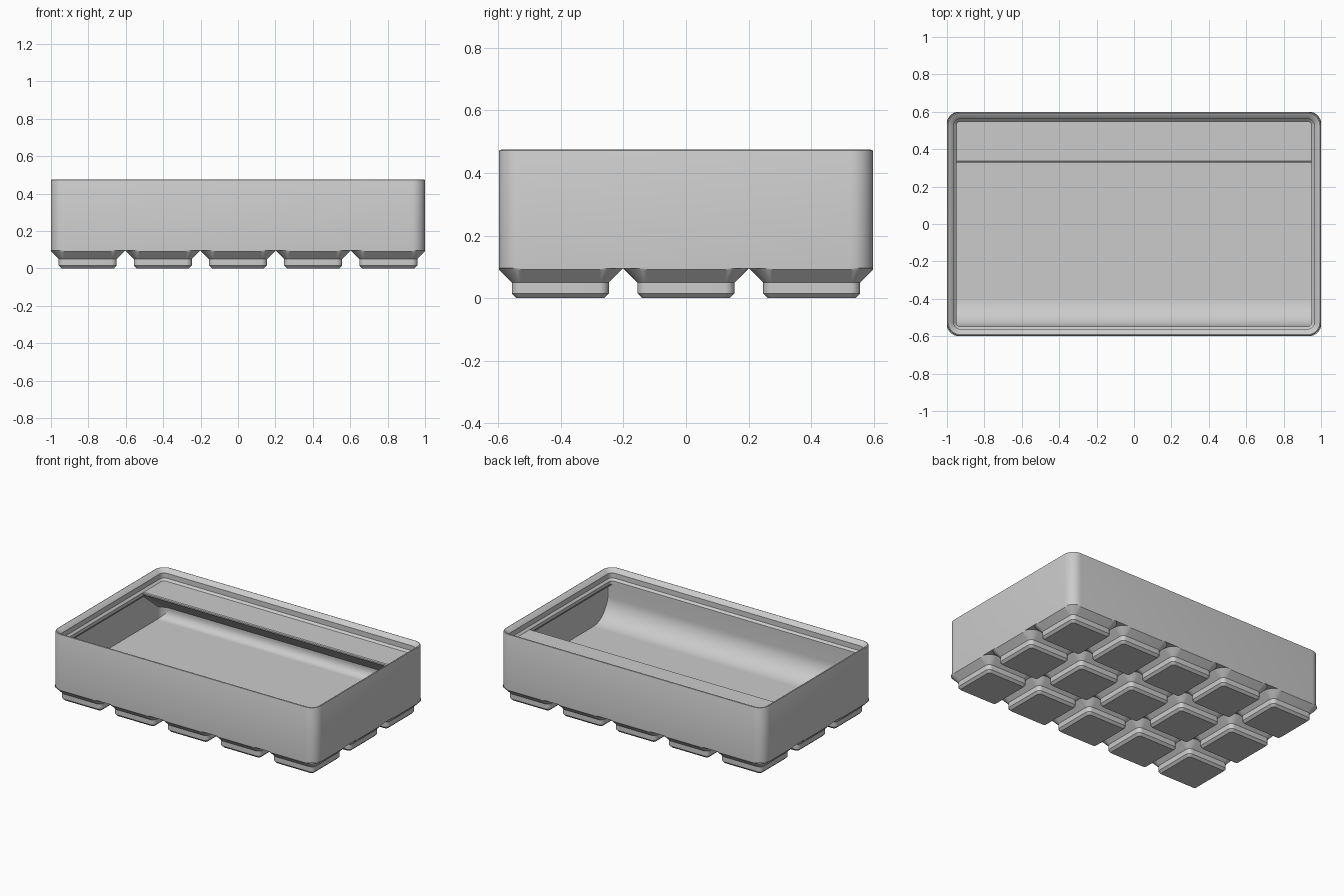
import bpy, bmesh, math

cube = bpy.data.objects.get("Cube")
if cube:
    bpy.data.objects.remove(cube, do_unlink=True)

# Dimensions in millimetres, scaled to a 2 unit long bin
W, D, R = 104.5, 62.5, 3.75
S = 2 / W
PITCH, CELL = 21.0, 20.5
WALL, LIP = 0.95, 2.6
FLOOR, RIM = 7.0, 21.0

grey = bpy.data.materials.new("plain_grey")
grey.use_nodes = True
colour = (0.6, 0.6, 0.6, 1)
grey.diffuse_color = colour
grey.node_tree.nodes["Principled BSDF"].inputs["Base Color"].default_value = colour


def rounded_loop(w, d, inset, z, cx=0, cy=0, steps=8):
    """Rounded rectangle, its corners shrinking with the inset."""
    r = max(R - inset, 0.3)
    hx, hy = w / 2 - inset - r, d / 2 - inset - r
    pts = []
    for q, (sx, sy) in enumerate([(1, 1), (-1, 1), (-1, -1), (1, -1)]):
        for i in range(steps + 1):
            a = (q + i / steps) * math.pi / 2
            pts.append((cx + sx * hx + r * math.cos(a),
                        cy + sy * hy + r * math.sin(a), z))
    return pts


def loft(bm, loops, cap_start=True, cap_end=True):
    rings = [[bm.verts.new([c * S for c in p]) for p in loop] for loop in loops]
    for a, b in zip(rings, rings[1:]):
        for i in range(len(a)):
            j = (i + 1) % len(a)
            bm.faces.new((a[i], a[j], b[j], b[i]))
    if cap_start:
        bm.faces.new(rings[0][::-1])
    if cap_end:
        bm.faces.new(rings[-1])


def finish(bm, name):
    bmesh.ops.recalc_face_normals(bm, faces=bm.faces)
    mesh = bpy.data.meshes.new(name)
    bm.to_mesh(mesh)
    bm.free()
    mesh.materials.append(grey)
    ob = bpy.data.objects.new(name, mesh)
    bpy.context.collection.objects.link(ob)
    bpy.ops.object.select_all(action="DESELECT")
    ob.select_set(True)
    bpy.context.view_layer.objects.active = ob
    bpy.ops.object.shade_smooth_by_angle(angle=math.radians(30))
    return ob


# Outer wall, stacking lip, inner wall and floor in one loft (inset, height)
bm = bmesh.new()
section = [(0, 4.99), (0, 24.45), (0.1, 24.7), (0.35, 24.8), (0.8, 24.6),
           (1.9, 23.5), (1.9, 21.7), (LIP, RIM), (LIP, 19.8),
           (WALL, 18.15), (WALL, FLOOR)]
loft(bm, [rounded_loop(W, D, i, z) for i, z in section])
finish(bm, "bin_body")

# Grid of stepped feet, trimmed to the outside of the body
foot = [(2.95, 0), (2.15, 0.8), (2.15, 2.6), (0, 4.75), (-0.25, 5)]
bm = bmesh.new()
for col in range(5):
    for row in range(3):
        cx, cy = (col - 2) * PITCH, (row - 1) * PITCH
        loops = [rounded_loop(CELL, CELL, i, z, cx, cy) for i, z in foot]
        loops[-1] = [(max(-W / 2, min(W / 2, x)), max(-D / 2, min(D / 2, y)), z)
                     for x, y, z in loops[-1]]
        loft(bm, loops, cap_end=False)
finish(bm, "base_feet")


def inner_bar(name, profile):
    """Run a (y, z) profile across the bin, its ends buried in the rounded walls."""
    r = R - 0.5
    ends = []
    for i in range(9):
        a = i / 8 * math.pi / 2
        ends.append((W / 2 - R + r * math.sin(a), D / 2 - R + r * math.cos(a)))
    stations = [(-x, lim) for x, lim in reversed(ends)] + ends
    bm = bmesh.new()
    loft(bm, [[(x, max(-lim, min(lim, y)), z) for y, z in profile]
              for x, lim in stations])
    finish(bm, name)


def floor_arc(cy, r, side, steps):
    """Quarter curve from a wall down to the floor."""
    return [(cy + side * r * math.cos(a), FLOOR + r - r * math.sin(a))
            for a in (i / steps * math.pi / 2 for i in range(steps + 1))]


BACK = D / 2 - 0.5
LOW = FLOOR - 0.6

# Front scoop
front_y = -(D / 2 - LIP)
scoop_r = 7.85
inner_bar("front_scoop",
          [(-BACK, 19.8), (front_y, 19.8)]
          + floor_arc(front_y + scoop_r, scoop_r, -1, 16)
          + [(front_y + scoop_r, LOW), (-BACK, LOW)])

# Fillet along the back of the floor
back_y = D / 2 - WALL
fillet_r = 2.8
inner_bar("back_fillet",
          [(BACK, FLOOR + fillet_r)]
          + floor_arc(back_y - fillet_r, fillet_r, 1, 8)
          + [(back_y - fillet_r, LOW), (BACK, LOW)])

# Label shelf with a sloping underside
tip = 17.25
slope = math.tan(math.radians(36))
inner_bar("label_shelf",
          [(BACK, RIM), (tip + 0.3, RIM), (tip, RIM - 0.25), (tip, RIM - 0.7),
           (tip + 0.25, RIM - 1),
           (BACK, RIM - 1 - (BACK - tip - 0.25) * slope)])
